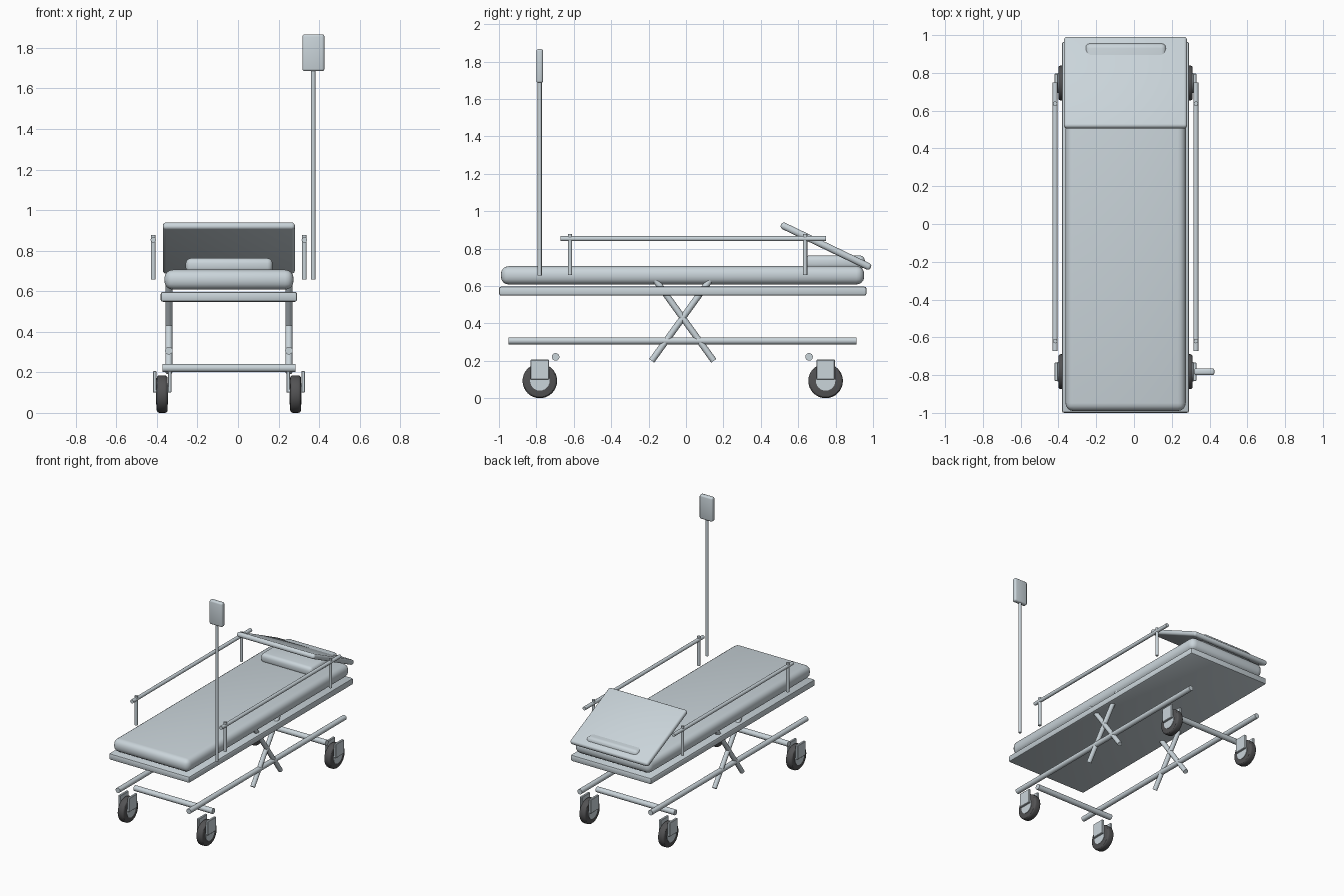
import bpy, math
from mathutils import Vector, Matrix

if "Cube" in bpy.data.objects:
    bpy.data.objects.remove(bpy.data.objects["Cube"])


def material(name, rgb):
    m = bpy.data.materials.new(name)
    m.diffuse_color = (*rgb, 1)
    m.use_nodes = True
    m.node_tree.nodes["Principled BSDF"].inputs["Base Color"].default_value = m.diffuse_color
    return m


GREY = material("pale blue grey", (0.59, 0.66, 0.70))
DARK = material("dark rubber", (0.085, 0.085, 0.088))
CX, CY = -0.045, -0.0175      # centre of the bed itself


def finish(ob, name, mat, bevel=0, segs=2):
    ob.name = name
    ob.data.materials.append(mat)
    if bevel:
        b = ob.modifiers.new("bevel", 'BEVEL')
        b.width, b.segments = bevel, segs
        b.limit_method = 'ANGLE'
        b.angle_limit = math.radians(40)
        bpy.ops.object.modifier_apply(modifier="bevel")
    bpy.ops.object.shade_smooth_by_angle(angle=math.radians(30))
    return ob


def box(name, x, y, z, bevel=0.01, segs=2, mat=GREY, tilt=0):
    """Box from (min, max) ranges, optionally tilted about x."""
    bpy.ops.mesh.primitive_cube_add(size=1)
    ob = bpy.context.object
    ob.data.transform(Matrix.Diagonal((x[1] - x[0], y[1] - y[0], z[1] - z[0], 1)))
    ob.location = [(r[0] + r[1]) / 2 for r in (x, y, z)]
    ob.rotation_euler.x = tilt
    return finish(ob, name, mat, bevel, segs)


def tube(name, a, b, r, bevel=0, sides=16, mat=GREY, segs=2):
    """Cylinder between two points."""
    a, b = Vector(a), Vector(b)
    bpy.ops.mesh.primitive_cylinder_add(vertices=sides, radius=r, depth=(b - a).length)
    ob = bpy.context.object
    ob.location = (a + b) / 2
    ob.rotation_euler = (b - a).to_track_quat('Z', 'Y').to_euler()
    return finish(ob, name, mat, bevel, segs)


# Bed platform, mattress, pillow
box("bed_frame", (-0.382, 0.292), (-1.0, 0.965), (0.548, 0.597), 0.012)
box("mattress", (-0.363, 0.274), (-0.99, 0.953), (0.608, 0.706), 0.042, 4)
box("pillow", (-0.258, 0.171), (0.63, 0.956), (0.69, 0.763), 0.026, 3)

# Tilted backrest panel
box("backrest", (CX - 0.326, CX + 0.326), (0.748 - 0.266, 0.748 + 0.266),
    (0.813 - 0.0185, 0.813 + 0.0185), 0.016, 3, tilt=math.radians(-25.6))

# Drip pole with bag
tube("drip_pole", (0.371, -0.782, 0.657), (0.371, -0.782, 1.72), 0.011)
box("drip_bag", (0.317, 0.426), (-0.800, -0.764), (1.685, 1.867), 0.012, 3)

for s, side in ((-1, "left"), (1, "right")):
    # Side guard rails
    x = CX + s * 0.3725
    tube(f"{side}_guard_rail", (x, -0.672, 0.853), (x, 0.748, 0.853), 0.0135)
    for y in (-0.62, 0.637):
        tube(f"{side}_guard_post", (x, y, 0.658), (x, y, 0.878), 0.0115)

    # Lower side rails
    x = CX + s * 0.296
    tube(f"{side}_base_rail", (x, -0.948, 0.307), (x, 0.912, 0.307), 0.019)

    # Scissor lift bars
    for d in (-1, 1):
        tube(f"{side}_scissor_bar", (x, CY - d * 0.166, 0.2), (x, CY + d * 0.166, 0.66), 0.017)

    # Casters: tyre, hub and two fork plates
    x = CX + s * 0.329
    for t, end in ((-1, "front"), (1, "back")):
        y = CY + t * 0.764
        tag = f"{end}_{side}"
        tube(f"{tag}_tyre", (x - 0.027, y, 0.0925), (x + 0.027, y, 0.0925), 0.0925,
             0.014, 32, DARK, 3)
        tube(f"{tag}_hub", (x - 0.03, y, 0.0925), (x + 0.03, y, 0.0925), 0.052, 0, 24)
        for p in (-1, 1):
            px = x + p * 0.037
            box(f"{tag}_fork_plate", (px - 0.009, px + 0.009),
                (y - 0.049, y + 0.049), (0.1, 0.206), 0.003, 1)

# Cross bars between the casters
for y, end in ((-0.697, "front"), (0.658, "back")):
    tube(f"{end}_cross_bar", (CX - 0.328, y, 0.221), (CX + 0.328, y, 0.221), 0.0205)
